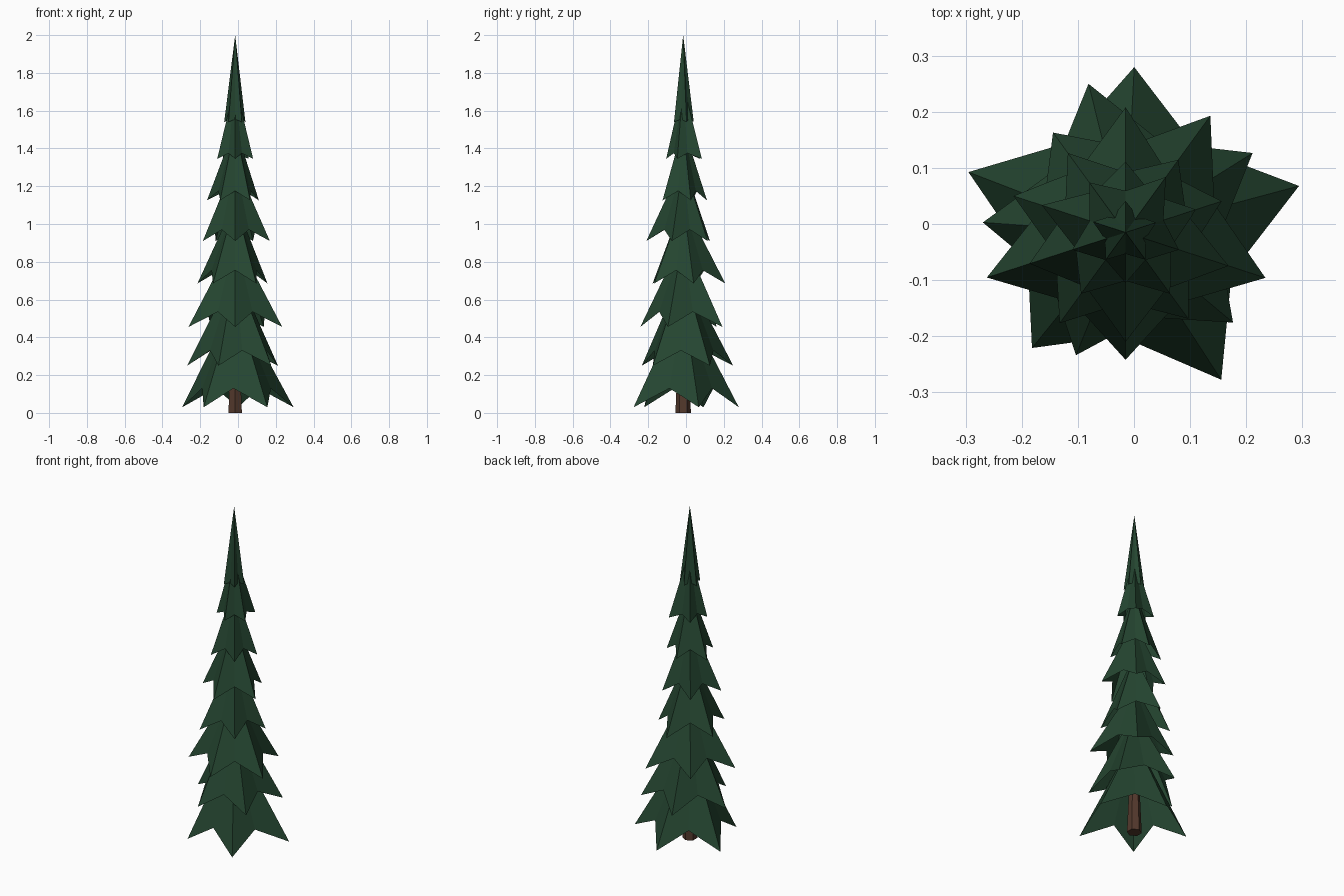
import bpy
import bmesh
from math import cos, sin, radians
from mathutils import Vector

default_cube = bpy.data.objects.get("Cube")
if default_cube:
    bpy.data.objects.remove(default_cube, do_unlink=True)

AXIS = Vector((-0.015, -0.015, 0))
POINTS = 5


def make_material(name, colour):
    material = bpy.data.materials.new(name)
    material.use_nodes = True
    material.diffuse_color = colour
    material.node_tree.nodes["Principled BSDF"].inputs["Base Color"].default_value = colour
    return material


def polar(angle, radius, height):
    turn = radians(angle)
    return AXIS + Vector((radius * cos(turn), radius * sin(turn), height))


def finish(name, bm, material):
    mesh = bpy.data.meshes.new(name)
    bm.to_mesh(mesh)
    bm.free()
    mesh.materials.append(material)
    part = bpy.data.objects.new(name, mesh)
    bpy.context.collection.objects.link(part)
    return part


def branch_tier(name, top, bottom, notch_rise, start, radii, material):
    """Hollow star-shaped cone: low pointed tips alternate with raised notches."""
    bm = bmesh.new()
    apex = bm.verts.new(polar(0, 0, top))
    rim = []
    step = 360 / POINTS
    for i, radius in enumerate(radii):
        following = radii[(i + 1) % POINTS]
        angle = start + i * step
        notch_radius = 0.64 * (radius + following) / 2
        rim.append(bm.verts.new(polar(angle, radius, bottom)))
        rim.append(bm.verts.new(polar(angle + step / 2, notch_radius, bottom + notch_rise)))
    for i, vert in enumerate(rim):
        bm.faces.new((apex, vert, rim[(i + 1) % len(rim)]))
    return finish(name, bm, material)


needles = make_material("dark pine green", (0.018, 0.060, 0.030, 1))
bark = make_material("bark brown", (0.085, 0.040, 0.025, 1))

# Tapered trunk
bm = bmesh.new()
bmesh.ops.create_cone(bm, cap_ends=True, segments=6, radius1=0.041, radius2=0.016, depth=0.6)
bmesh.ops.translate(bm, verts=bm.verts, vec=AXIS + Vector((0, 0, 0.3)))
finish("trunk", bm, bark)

# Branch tiers, lowest first: apex height, tip height, notch rise, first angle, tip radii
tiers = [
    (0.60, 0.03, 0.10, 15, (0.32, 0.295, 0.30, 0.265, 0.313)),
    (0.76, 0.25, 0.08, 32, (0.267, 0.273, 0.255, 0.236, 0.25)),
    (0.93, 0.455, 0.08, -18, (0.262, 0.257, 0.22, 0.26, 0.227)),
    (1.12, 0.685, 0.07, 18, (0.18, 0.223, 0.21, 0.20, 0.19)),
    (1.33, 0.91, 0.06, -18, (0.193, 0.16, 0.175, 0.18, 0.195)),
    (1.52, 1.125, 0.05, 18, (0.132, 0.126, 0.157, 0.135, 0.135)),
    (1.74, 1.345, 0.03, -18, (0.10, 0.122, 0.11, 0.10, 0.09)),
    (2.00, 1.54, 0.015, 18, (0.057, 0.056, 0.061, 0.06, 0.06)),
]
for number, (top, bottom, rise, start, radii) in enumerate(tiers, 1):
    branch_tier(f"branch_tier_{number}", top, bottom, rise, start, radii, needles)
